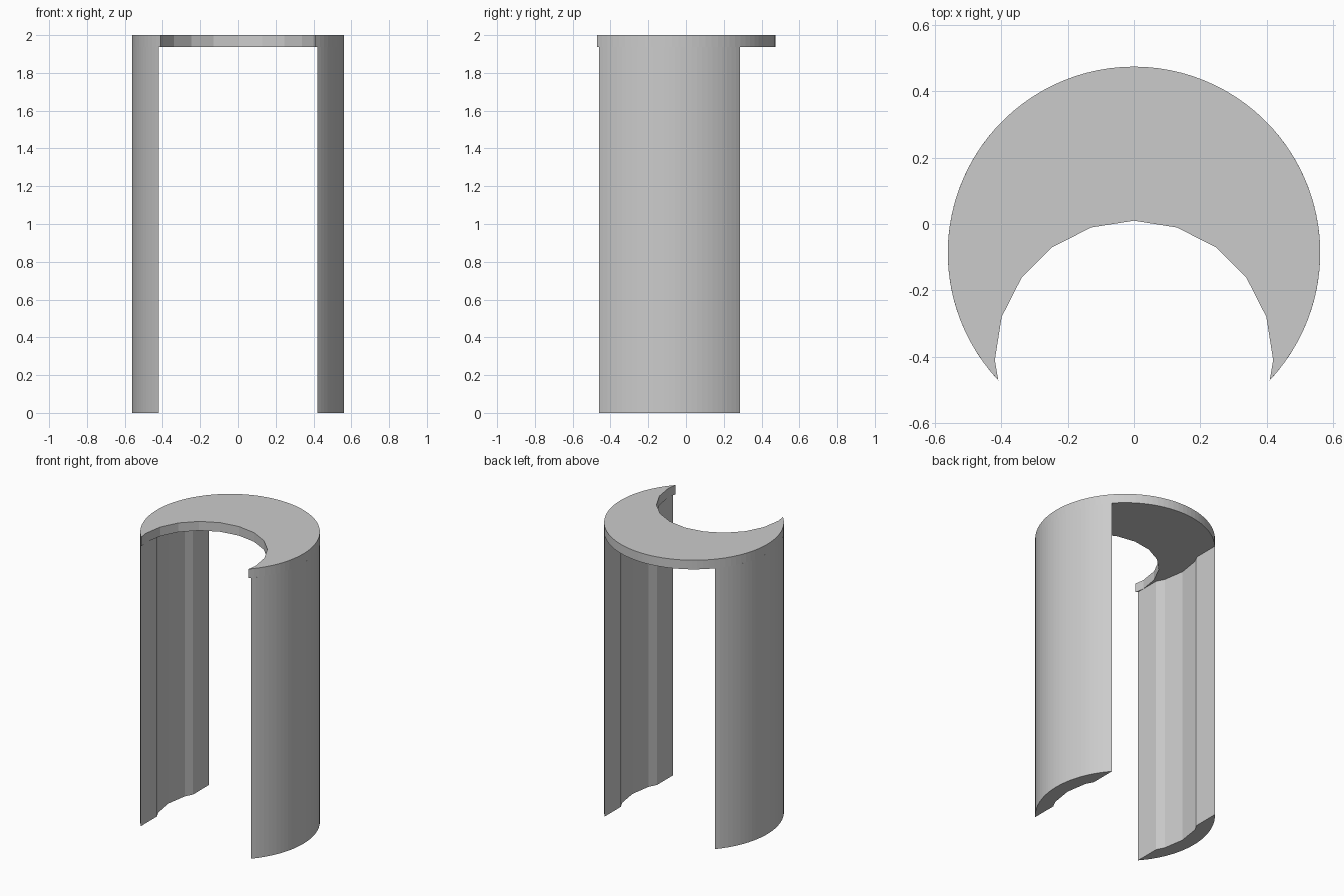
import bpy
import bmesh
from math import sin, cos, acos, radians, degrees

cube = bpy.data.objects.get("Cube")
if cube:
    bpy.data.objects.remove(cube, do_unlink=True)

OUTER_R, CENTRE_Y = 0.562, -0.087   # round outer wall
HOLE_R, HOLE_Y = 0.42, -0.41        # 20-sided cut-out in the top
BORE_R = 0.47                       # 20-sided hollow in the sides
TOP_Z, LID_Z = 2.0, 1.937
STEP = 18

grey = bpy.data.materials.new("light_grey")
grey.use_nodes = True
colour = (0.6, 0.6, 0.6, 1)
grey.diffuse_color = colour
grey.node_tree.nodes["Principled BSDF"].inputs["Base Color"].default_value = colour


def arc(radius, cy, start, end, count):
    """Points on an arc, angles in degrees from +x."""
    angles = [radians(start + (end - start) * i / count) for i in range(count + 1)]
    return [(radius * cos(a), cy + radius * sin(a)) for a in angles]


def extrude_profile(name, points, z0, z1):
    """Solid prism with flat faces from an outline in plan."""
    bm = bmesh.new()
    base = bm.faces.new([bm.verts.new((x, y, z0)) for x, y in points])
    result = bmesh.ops.extrude_face_region(bm, geom=[base], use_keep_orig=True)
    verts = [g for g in result["geom"] if isinstance(g, bmesh.types.BMVert)]
    bmesh.ops.translate(bm, verts=verts, vec=(0, 0, z1 - z0))
    bmesh.ops.recalc_face_normals(bm, faces=bm.faces)
    mesh = bpy.data.meshes.new(name)
    bm.to_mesh(mesh)
    bm.free()
    mesh.materials.append(grey)
    obj = bpy.data.objects.new(name, mesh)
    bpy.context.collection.objects.link(obj)
    return obj


# Crescent top: round outside, faceted inside, pointed front tips
tip = 43.2
crescent = arc(OUTER_R, CENTRE_Y, -tip, 180 + tip, 72)
crescent += arc(HOLE_R, HOLE_Y, 180, 0, 180 // STEP)
extrude_profile("crescent_top", crescent, LID_Z, TOP_Z)

# Side walls: outer arc cut straight at the inner line, with a faceted hollow
half = degrees(acos(HOLE_R / OUTER_R))
side = arc(OUTER_R, CENTRE_Y, -half, half, 28)
inner = arc(BORE_R, 0, 2 * STEP, -2 * STEP, 4)
(ax, ay), (bx, by) = inner[0], inner[1]
kink = ay + (by - ay) * (HOLE_R - ax) / (bx - ax)
hollow = [(HOLE_R, kink)] + inner[1:-1] + [(HOLE_R, -kink)]
side += [(x, y + CENTRE_Y) for x, y in hollow]
for name, sign in (("left_side_wall", 1), ("right_side_wall", -1)):
    extrude_profile(name, [(sign * x, y) for x, y in side], 0, LID_Z)
